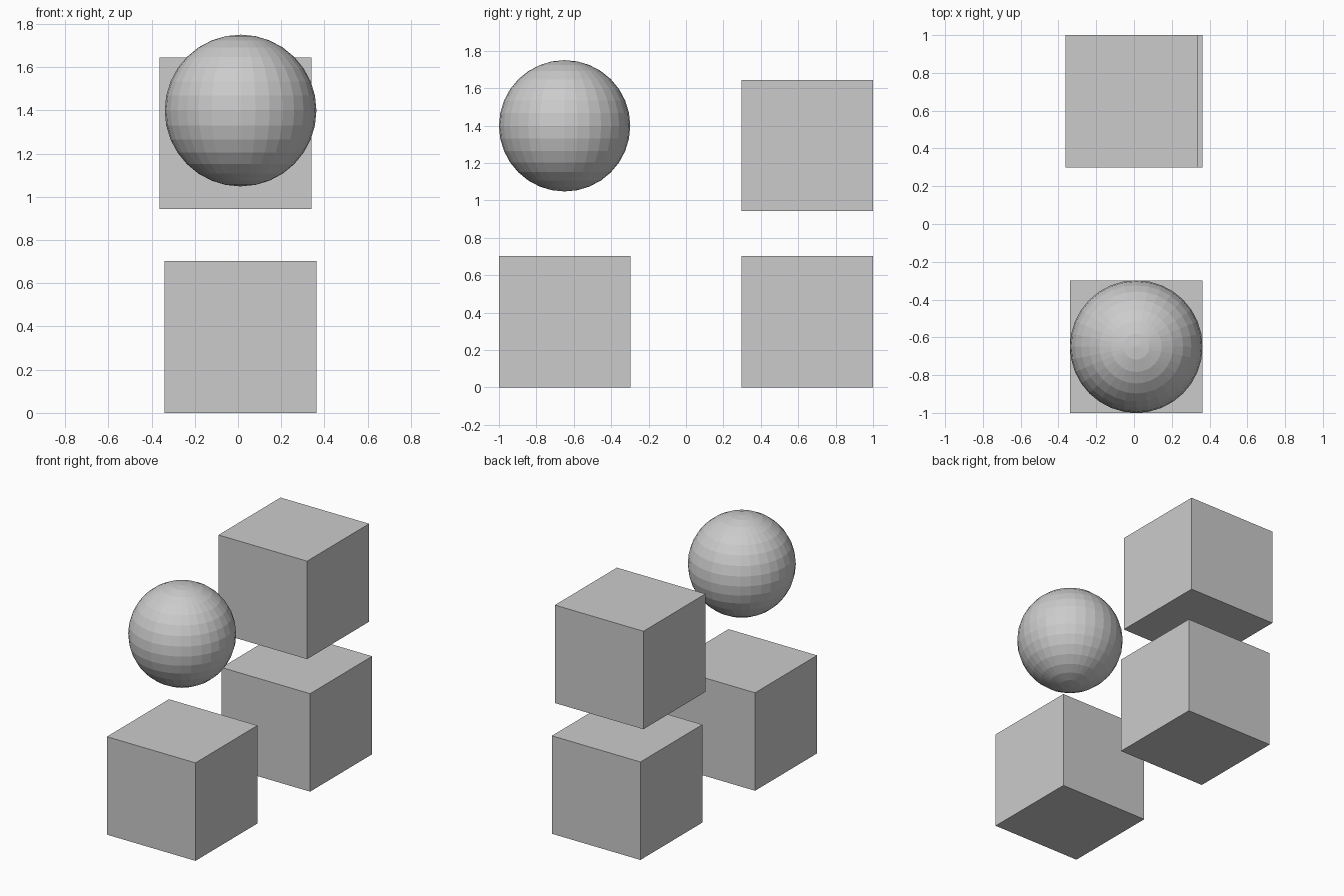
import bpy

if "Cube" in bpy.data.objects:
    bpy.data.objects.remove(bpy.data.objects["Cube"])

SIZE = 0.702
X_SHIFT = 0.012
Y = 0.649


def cube(name, x, y, z):
    bpy.ops.mesh.primitive_cube_add(size=SIZE, location=(x, y, z))
    bpy.context.object.name = name


# Two cubes resting on the ground
cube("front_cube", X_SHIFT, -Y, SIZE / 2)
cube("back_cube", X_SHIFT, Y, SIZE / 2)

# Cube floating above the back one
cube("upper_cube", -X_SHIFT, Y, 1.294)

# Faceted ball floating above the front cube
bpy.ops.mesh.primitive_uv_sphere_add(segments=32, ring_count=16, radius=SIZE / 2,
                                     location=(X_SHIFT, -Y, 1.399))
bpy.context.object.name = "ball"
